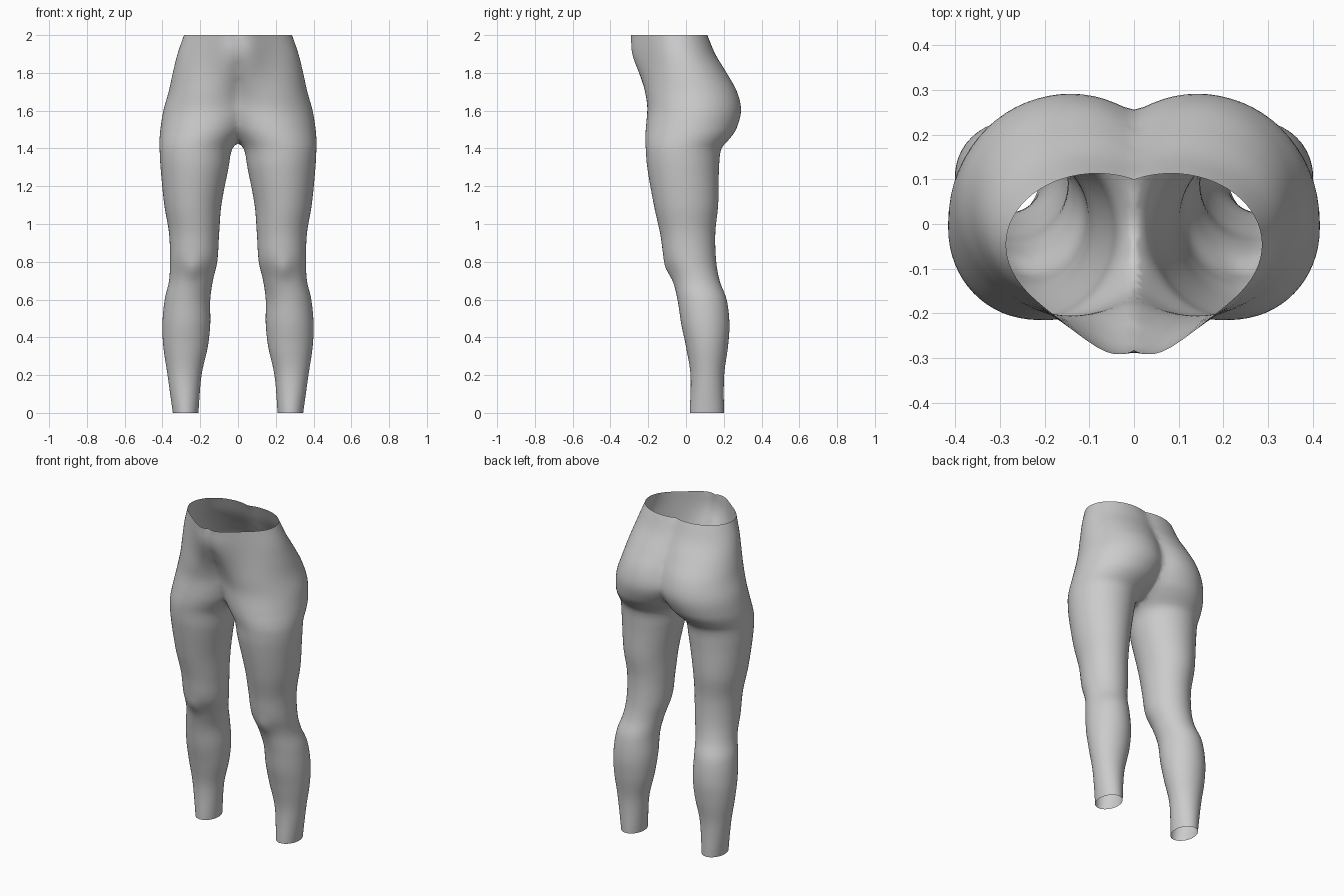
import bpy
import bmesh
from math import sin, cos, pi, exp

cube = bpy.data.objects.get("Cube")
if cube:
    bpy.data.objects.remove(cube)

# Leg and hip profile: height, inner x, outer x, front y, back y
# (a negative inner x is trimmed at the centre plane)
PROFILE = [
    (0.0, 0.21, 0.345, 0.02, 0.20),
    (0.2, 0.193, 0.373, 0.024, 0.202),
    (0.35, 0.16, 0.395, 0.0, 0.222),
    (0.47, 0.147, 0.40, -0.025, 0.23),
    (0.6, 0.147, 0.388, -0.045, 0.215),
    (0.7, 0.133, 0.365, -0.07, 0.178),
    (0.8, 0.11, 0.36, -0.112, 0.16),
    (0.95, 0.10, 0.365, -0.137, 0.155),
    (1.1, 0.088, 0.39, -0.17, 0.17),
    (1.3, 0.05, 0.41, -0.205, 0.175),
    (1.4, 0.03, 0.415, -0.213, 0.188),
    (1.45, -0.01, 0.415, -0.215, 0.23),
    (1.5, -0.055, 0.411, -0.213, 0.265),
    (1.6, -0.11, 0.395, -0.205, 0.291),
    (1.7, -0.11, 0.367, -0.207, 0.27),
    (1.8, -0.125, 0.345, -0.205, 0.215),
    (1.9, -0.145, 0.32, -0.205, 0.155),
    (2.0, -0.12, 0.286, -0.205, 0.113),
]
RINGS, SIDES = 110, 64


def slope(i, k):
    a, b = PROFILE[max(i - 1, 0)], PROFILE[min(i + 1, len(PROFILE) - 1)]
    return (b[k] - a[k]) / (b[0] - a[0])


def sample(z):
    """Smooth interpolation of the profile at one height."""
    i = 0
    while i < len(PROFILE) - 2 and PROFILE[i + 1][0] < z:
        i += 1
    a, b = PROFILE[i], PROFILE[i + 1]
    h = b[0] - a[0]
    t = (z - a[0]) / h
    ease = t * t * (3 - 2 * t)
    return [a[k] + (b[k] - a[k]) * ease
            + h * t * (1 - t) * ((1 - t) * slope(i, k) - t * slope(i + 1, k))
            for k in range(1, 5)]


def bump(d, width):
    return exp(-(d / width) ** 2)


def ring_point(z, angle):
    inner, outer, front, back = sample(z)
    x = (inner + outer) / 2 + (outer - inner) / 2 * cos(angle)
    y = (front + back) / 2 + (back - front) / 2 * sin(angle)
    facing = max(0.0, -sin(angle))
    # Belly swelling above the thighs
    t = min(max((z - 1.6) / 0.35, 0), 1)
    y -= 0.1 * t * t * (3 - 2 * t) * bump(x, 0.14) * facing
    # Kneecap with a hollow on each side
    knee = bump(z - 0.76, 0.05) * facing
    y -= knee * (0.014 * bump(x - 0.24, 0.05) - 0.006)
    return x, y, z


# One leg with its half of the hips
bm = bmesh.new()
rings = [[bm.verts.new(ring_point(2 * r / RINGS, 2 * pi * s / SIDES))
          for s in range(SIDES)] for r in range(RINGS + 1)]
for low, high in zip(rings, rings[1:]):
    for s in range(SIDES):
        n = (s + 1) % SIDES
        bm.faces.new((low[s], low[n], high[n], high[s])).smooth = True

# Trim at the centre plane
bmesh.ops.bisect_plane(bm, geom=bm.verts[:] + bm.edges[:] + bm.faces[:],
                       dist=0.004, plane_co=(0, 0, 0), plane_no=(1, 0, 0),
                       use_snap_center=True, clear_inner=True)
mesh = bpy.data.meshes.new("leggings")
bm.to_mesh(mesh)
bm.free()
leggings = bpy.data.objects.new("leggings", mesh)
bpy.context.collection.objects.link(leggings)

# Soften the centre seam and crotch, but keep the waist rim
seam = leggings.vertex_groups.new(name="seam")
for v in mesh.vertices:
    if 1.38 < v.co.z < 1.99:
        seam.add([v.index], max(0.0, 1 - v.co.x / 0.09), "REPLACE")

mirror = leggings.modifiers.new("Mirror", "MIRROR")
mirror.merge_threshold = 0.001
smooth = leggings.modifiers.new("Soft seam", "SMOOTH")
smooth.vertex_group = "seam"
smooth.factor = 0.5
smooth.iterations = 8

# Plain grey
grey = bpy.data.materials.new("plain_grey")
grey.use_nodes = True
colour = (0.6, 0.6, 0.6, 1)
grey.diffuse_color = colour
grey.node_tree.nodes["Principled BSDF"].inputs["Base Color"].default_value = colour
mesh.materials.append(grey)
